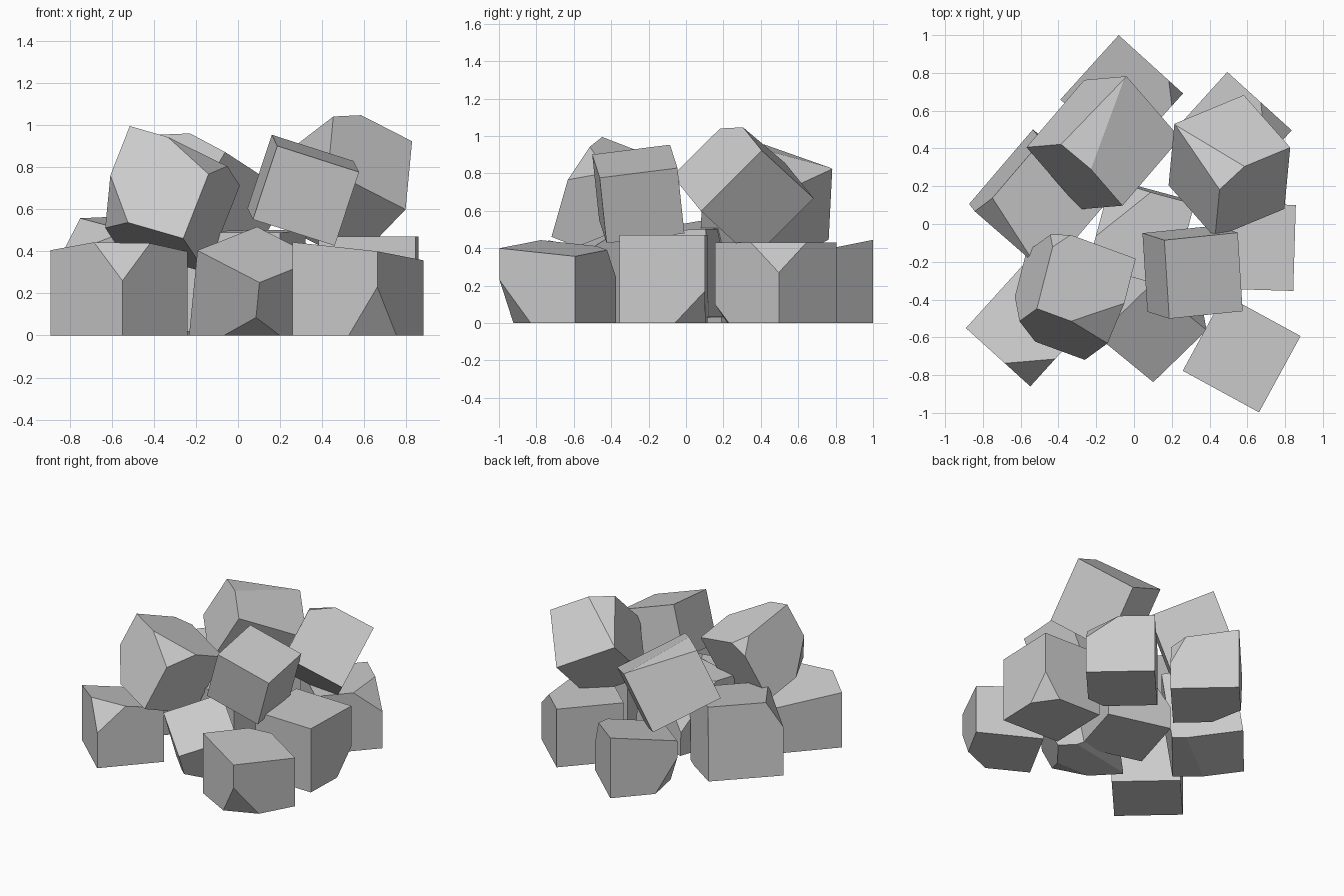
import bpy, bmesh
from mathutils import Vector, Matrix

if "Cube" in bpy.data.objects:
    bpy.data.objects.remove(bpy.data.objects["Cube"])


def slice_off(bm, co, normal):
    # remove everything on the normal's side of a plane and cap the opening
    co, normal = Vector(co), Vector(normal).normalized()
    if max((v.co - co).dot(normal) for v in bm.verts) < 1e-4:
        return
    bmesh.ops.bisect_plane(bm, geom=bm.verts[:] + bm.edges[:] + bm.faces[:], dist=1e-5,
                           plane_co=co, plane_no=normal, clear_outer=True)
    bmesh.ops.holes_fill(bm, edges=[e for e in bm.edges if e.is_boundary], sides=0)


def stone(name, center, size, u, v, cuts=(), planes=()):
    # box along axes u, v; each cut = corner signs, then chop length along each edge
    u = Vector(u).normalized()
    w = u.cross(Vector(v)).normalized()
    v = w.cross(u)
    bm = bmesh.new()
    bmesh.ops.create_cube(bm, size=1)
    bmesh.ops.scale(bm, vec=size, verts=bm.verts)
    for signs, chop in cuts:
        corner = Vector([s * d / 2 for s, d in zip(signs, size)])
        corner.x -= signs[0] * chop[0]
        slice_off(bm, corner, [s / c for s, c in zip(signs, chop)])
    m = Matrix((u, v, w)).transposed().to_4x4()
    bm.transform(Matrix.Translation(center) @ m)
    for co, normal in planes:
        slice_off(bm, co, normal)
    slice_off(bm, (0, 0, 0), (0, 0, -1))
    bmesh.ops.recalc_face_normals(bm, faces=bm.faces)
    me = bpy.data.meshes.new(name)
    bm.to_mesh(me)
    bm.free()
    bpy.context.collection.objects.link(bpy.data.objects.new(name, me))


DIAG_U, DIAG_V = (.74, -.67, 0), (.67, .74, 0)

# ground layer
stone("stone_front_left", (-.565, -.535, .23), (.46, .46, .46), DIAG_U, DIAG_V,
      [((1, -1, 1), (.2, .22, .2))], [((-.55, -.7, .435), (0, .2, 1))])
stone("stone_front_middle", (.076, -.475, .18), (.41, .41, .46), (.68, .66, .27), (-.75, .56, .36),
      [], [((.09, -.74, .08), (0, -.4, -.9))])
stone("stone_front_right", (.57, -.685, .23), (.46, .46, .46), (.48, .88, 0), (-.88, .48, 0),
      [((-1, -1, -1), (.19, .155, .23)), ((1, 1, 1), (.15, .15, .22))],
      [((.26, -.775, .443), (.128, .037, 1))])
stone("stone_right", (.62, -.12, .235), (.46, .455, .47), (1, -.03, 0), (.03, 1, 0),
      [((1, 1, -1), (.12, .16, .17))])
stone("stone_center", (.04, -.05, .26), (.46, .46, .47), (.965, -.26, 0), (.26, .965, .03),
      [((-1, 1, 1), (.22, .3, .3))])
stone("stone_left", (-.5, .12, .27), (.52, .48, .52), (.65, .76, .03), (-.75, .64, .14),
      [((-1, 1, 1), (.12, .4, .18))])
stone("stone_back", (-.065, .675, .225), (.46, .46, .45), DIAG_U, DIAG_V,
      [((1, 1, 1), (.13, .13, .25)), ((-1, -1, -1), (.2, .15, .25))],
      [((0, 1, .445), (0, -.2, 1))])
stone("stone_back_right", (.51, .48, .215), (.46, .46, .43), DIAG_U, DIAG_V,
      [((1, 1, 1), (.22, .2, .16)), ((1, -1, -1), (.1, .1, .1))])

# upper layer
stone("stone_top_back_left", (-.162, .43, .658), (.51, .44, .46), (.6, .7, -.39), (.45, -.02, .89),
      [((-1, 1, -1), (.49, .08, .19))])
stone("stone_top_back_right", (.505, .305, .727), (.44, .45, .46), (.82, .34, -.42), (.45, -.65, .61),
      [((-1, 1, -1), (.15, .44, .1))])
stone("stone_top_right", (.31, -.255, .69), (.41, .42, .37), (.39, .04, -.125), (-.02, .41, .05))
stone("stone_top_front_left", (-.334, -.375, .647), (.46, .46, .46), (.9, -.33, -.26), (.37, .25, .89),
      [((1, 1, 1), (.26, .12, .2)), ((-1, -1, 1), (.17, .2, .2)), ((-1, 1, -1), (.08, .1, .1))])
